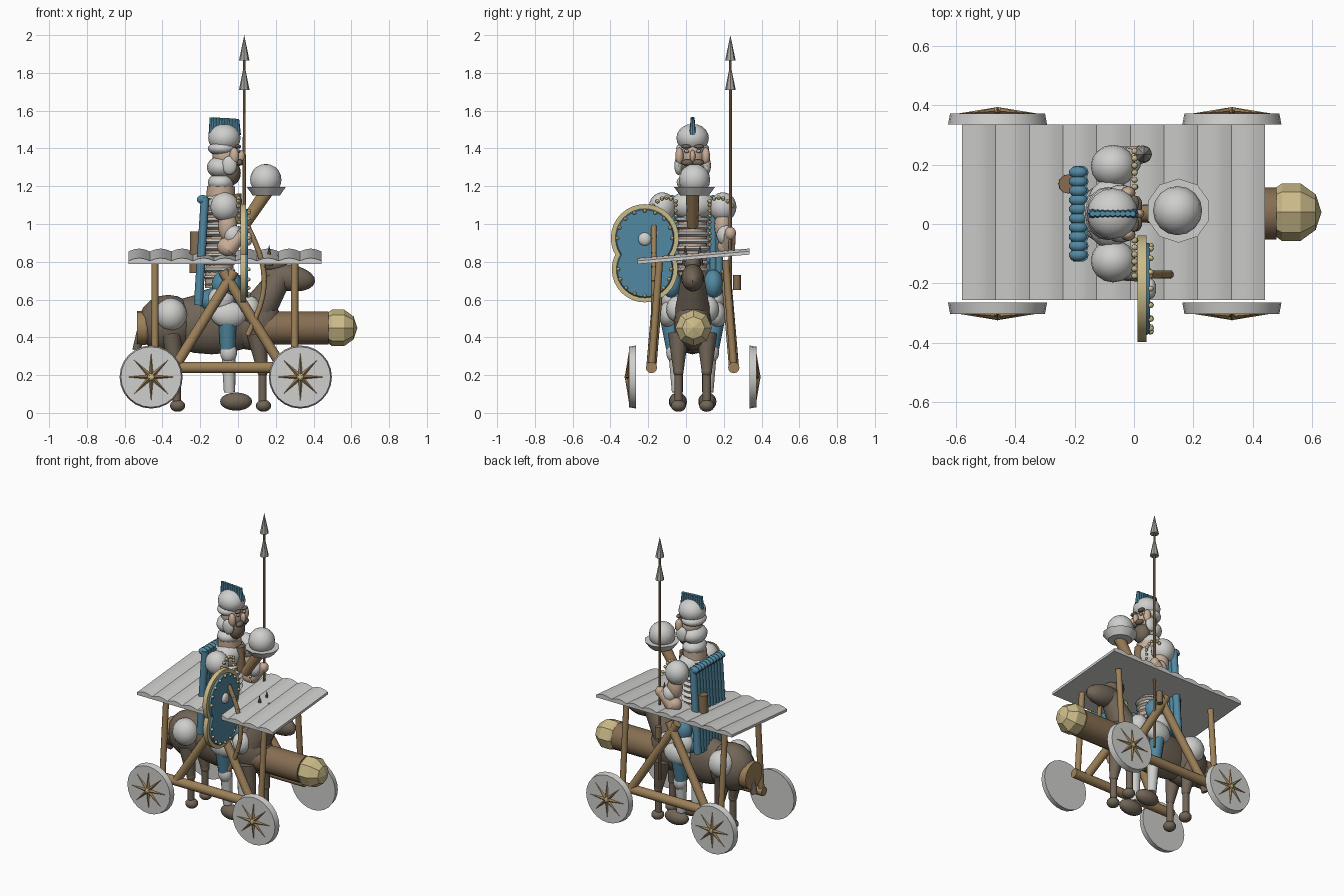
import bpy, bmesh, math
from mathutils import Vector, Matrix

old = bpy.data.objects.get("Cube")
if old:
    bpy.data.objects.remove(old, do_unlink=True)


def material(name, r, g, b):
    m = bpy.data.materials.new(name)
    m.use_nodes = True
    m.diffuse_color = (r, g, b, 1)
    m.node_tree.nodes["Principled BSDF"].inputs["Base Color"].default_value = (r, g, b, 1)
    return m


SILVER = material("silver", .62, .62, .61)
STEEL = material("dark_steel", .36, .36, .35)
BLUE = material("blue", .085, .25, .36)
WOOD = material("wood", .34, .22, .1)
BARK = material("bark_brown", .24, .155, .085)
HIDE = material("horse_hide", .165, .13, .095)
GOLD = material("pale_gold", .6, .5, .25)
SKIN = material("skin", .58, .42, .31)
CY = .035  # centre line of the model
parts = []


def finish(name, bm, mat):
    bmesh.ops.recalc_face_normals(bm, faces=bm.faces)
    mesh = bpy.data.meshes.new(name)
    bm.to_mesh(mesh)
    bm.free()
    mesh.materials.append(mat)
    ob = bpy.data.objects.new(name, mesh)
    bpy.context.collection.objects.link(ob)
    parts.append(ob)
    return ob


def ball(name, mat, loc, size, seg=16, rings=10, tilt=0):
    bm = bmesh.new()
    m = Matrix.Translation(loc) @ Matrix.Rotation(tilt, 4, 'Y') @ Matrix.Diagonal((*size, 1))
    bmesh.ops.create_uvsphere(bm, u_segments=seg, v_segments=rings, radius=1, matrix=m)
    return finish(name, bm, mat)


def rod(name, mat, a, b, r1, r2=None, sides=12):
    a, b = Vector(a), Vector(b)
    d = b - a
    m = Matrix.Translation((a + b) / 2) @ d.to_track_quat('Z', 'Y').to_matrix().to_4x4()
    bm = bmesh.new()
    bmesh.ops.create_cone(bm, cap_ends=True, segments=sides, radius1=r1,
                          radius2=r1 if r2 is None else r2, depth=d.length, matrix=m)
    return finish(name, bm, mat)


def bent_rod(name, mat, points, r):
    for i in range(len(points) - 1):
        rod(f"{name}_{i}", mat, points[i], points[i + 1], r)


def sides():
    return ((1, "left"), (-1, "right"))


# Wheels with star ornaments
for s, tag in sides():
    for x, end in ((-.46, "rear"), (.33, "front")):
        name = f"{end}_{tag}_wheel"
        rod(name, SILVER, (x, CY + s * .3, .19), (x, CY + s * .338, .19), .167, .16, 24)
        y = CY + s * .338
        for k in range(8):
            a = k * math.pi / 4
            tip = (x + .13 * math.cos(a), y, .19 + .13 * math.sin(a))
            rod(f"{name}_star_{k}", WOOD, (x, y + s * .008, .19), tip, .013, 0, 4)
        ball(f"{name}_hub", GOLD, (x, y + s * .008, .19), (.022, .014, .022), 8, 6)

# Timber frame on both sides
for s, tag in sides():
    low, high = CY + s * .218, CY + s * .175
    rod(f"{tag}_sill_beam", WOOD, (-.46, low, .24), (.33, low, .24), .03)
    rod(f"{tag}_rear_brace", WOOD, (-.33, low, .25), (-.02, high, .75), .027)
    rod(f"{tag}_front_brace", WOOD, (.23, low, .25), (-.08, high, .75), .027)
    rod(f"{tag}_rear_post", WOOD, (-.44, low, .24), (-.44, high, .8), .019)
    rod(f"{tag}_front_post", WOOD, (.3, low, .24), (.3, high, .81), .019)

# Sloping roof of bowed planks
for i in range(9):
    x0, w = -.58 + i * .1135, .1135
    bm = bmesh.new()
    top = [(x0 + w * t / 4, .015 * math.sin(math.pi * t / 4)) for t in range(5)]
    outline = top + [(x0 + w, -.017), (x0, -.017)]
    face = bm.faces.new([bm.verts.new((x, -.257, .805 + z)) for x, z in outline])
    ext = bmesh.ops.extrude_face_region(bm, geom=[face])["geom"]
    bmesh.ops.translate(bm, vec=(0, .592, .05),
                        verts=[v for v in ext if isinstance(v, bmesh.types.BMVert)])
    finish(f"roof_plank_{i}", bm, SILVER)

# Battering ram
rod("ram_log", BARK, (-.53, CY, .45), (.48, CY, .45), .088, None, 16)
rod("ram_end_band", WOOD, (-.535, CY, .45), (-.49, CY, .45), .09, None, 16)
bm = bmesh.new()
bmesh.ops.create_uvsphere(bm, u_segments=8, v_segments=5, radius=.102,
                          matrix=Matrix.Translation((.53, CY + .005, .45)) @ Matrix.Rotation(math.pi / 2, 4, 'Y'))
finish("ram_head", bm, GOLD)

# Horse
ball("horse_body", HIDE, (-.14, CY, .47), (.3, .11, .16))
ball("horse_rump", HIDE, (-.37, CY, .47), (.16, .125, .155))
ball("horse_chest", HIDE, (.08, CY, .48), (.15, .1, .15))
rod("horse_neck", HIDE, (.08, CY, .5), (.23, CY, .73), .1, .06)
ball("horse_head", HIDE, (.27, CY, .715), (.14, .06, .07), tilt=.15)
ball("horse_brow", HIDE, (.19, CY, .79), (.07, .045, .045))
rod("horse_tail", HIDE, (-.48, CY, .52), (-.54, CY, .33), .035, .02)
for s, tag in sides():
    y = CY + s * .075
    rod(f"{tag}_ear", HIDE, (.165, CY + s * .035, .78), (.165, CY + s * .04, .89), .024, 0, 8)
    for x, end in ((-.325, "rear"), (.13, "front")):
        rod(f"{tag}_{end}_upper_leg", HIDE, (x - .03, y, .42), (x, y, .22), .055, .027)
        ball(f"{tag}_{end}_leg_joint", HIDE, (x, y, .22), (.028, .028, .03))
        rod(f"{tag}_{end}_shin", HIDE, (x, y, .22), (x, y, .05), .022)
        ball(f"{tag}_{end}_hoof", HIDE, (x + .005, y, .038), (.04, .04, .032))
    ball(f"{tag}_rump_armour", SILVER, (-.355, CY + s * .09, .52), (.085, .08, .088))
    ball(f"{tag}_chest_armour", SILVER, (.06, CY + s * .08, .55), (.06, .06, .07))
ball("saddle_blanket", BLUE, (-.1, CY, .59), (.13, .15, .075))

# Rider legs
for s, tag in sides():
    y = CY + s * .12
    ball(f"{tag}_skirt", BLUE, (-.06, CY + s * .11, .68), (.08, .055, .08))
    ball(f"{tag}_hip_plate", SILVER, (-.09, y, .6), (.07, .05, .07))
    ball(f"{tag}_thigh", SILVER, (-.05, y + s * .01, .52), (.095, .05, .07))
    rod(f"{tag}_stocking", BLUE, (-.055, y, .48), (-.055, CY + s * .1, .34), .048, .04)
    ball(f"{tag}_knee_guard", SILVER, (-.05, CY + s * .1, .32), (.045, .04, .055))
    rod(f"{tag}_greave", SILVER, (-.05, CY + s * .09, .32), (-.045, CY + s * .08, .11), .038, .03)
    ball(f"{tag}_boot", HIDE, (-.01, CY + s * .078, .06), (.085, .048, .048))

# Rider torso: stacked bands
rod("torso_core", SKIN, (-.1, CY, .66), (-.09, CY, 1.2), .075)
for i in range(13):
    z = .68 + i * .038
    wide = .078 + .018 * math.sin(math.pi * i / 12)
    ball(f"torso_band_{i}", SILVER, (-.1, CY, z), (wide, wide, .022), 16, 6)
ball("chest_plate", SILVER, (-.08, CY, 1.1), (.085, .12, .08))
rod("tunic_front", BARK, (0, CY, 1.0), (-.01, CY, 1.16), .028)

# Rider arms, with studded shoulder guards
for s, tag in sides():
    y = CY + s * .16
    ball(f"{tag}_shoulder_guard", SILVER, (-.07, y, 1.09), (.076, .072, .078))
    ball(f"{tag}_upper_arm", SKIN, (-.055, y, .99), (.05, .045, .085))
    ball(f"{tag}_elbow_guard", SILVER, (-.025, y + s * .015, .94), (.05, .048, .055))
    rod(f"{tag}_forearm", SKIN, (-.05, y + s * .02, .87), (.025, CY + s * .2, .95), .046, .03)
    ball(f"{tag}_lower_arm", SKIN, (-.055, y + s * .015, .88), (.055, .045, .05))
    ball(f"{tag}_hand", SKIN, (.03, CY + s * .2, .95), (.03, .03, .035))
    for k in range(6):
        ball(f"{tag}_shoulder_stud_{k}", GOLD, (.002, CY + s * (.09 + k * .024), 1.14 - .005 * (k - 2) ** 2),
             (.011, .011, .011), 8, 6)
    for k in range(8):
        ball(f"{tag}_strap_stud_{k}", GOLD, (.005, CY + s * .09, 1.1 - k * .03), (.01, .01, .01), 8, 6)

# Head, beard and crested helmet
ball("collar", SILVER, (-.09, CY, 1.22), (.07, .085, .05))
ball("neck_guard", SILVER, (-.09, CY, 1.3), (.075, .09, .06))
ball("face", SKIN, (-.065, CY, 1.36), (.07, .07, .085))
ball("beard", HIDE, (-.035, CY, 1.27), (.05, .06, .065))
ball("nose", SKIN, (.015, CY, 1.36), (.02, .015, .032))
ball("helmet_band", SILVER, (-.085, CY, 1.4), (.075, .088, .04))
ball("helmet_dome", SILVER, (-.072, CY, 1.455), (.086, .086, .075))
for s, tag in sides():
    ball(f"{tag}_cheek", SKIN, (-.02, CY + s * .07, 1.36), (.025, .022, .045))
    ball(f"{tag}_cheek_guard", SILVER, (-.045, CY + s * .075, 1.31), (.04, .022, .05))
    ball(f"{tag}_moustache", HIDE, (.008, CY + s * .028, 1.325), (.02, .032, .017))
    ball(f"{tag}_brow", HIDE, (.0, CY + s * .035, 1.41), (.017, .027, .011))
    ball(f"{tag}_eye", STEEL, (.0, CY + s * .032, 1.385), (.012, .014, .01), 8, 6)
for i in range(9):
    x = -.14 + i * .017
    rod(f"crest_bristle_{i}", BLUE, (x + .002, CY, 1.47), (x, CY, 1.565 - .001 * i), .018, .01, 8)

# Pleated cape and quiver
for i in range(10):
    y = CY - .14 + i * .031
    rod(f"cape_pleat_{i}", BLUE, (-.175, y, 1.14), (-.21, y, .57), .022, .024, 10)
    ball(f"cape_fold_{i}", BLUE, (-.187, y, 1.13), (.033, .022, .024), 10, 6)
rod("quiver", BARK, (-.225, CY + .1, .74), (-.222, CY + .1, .96), .032)

# Two-lobed shield facing forward
for z, r, tag, turn in ((.925, .18, "upper", 0), (.76, .175, "lower", math.pi)):
    rod(f"{tag}_shield_rim", GOLD, (.012, -.218, z), (.042, -.218, z), r, None, 32)
    rod(f"{tag}_shield_face", BLUE, (.03, -.218, z), (.054, -.218, z), r - .018, r - .03, 32)
    for k in range(9):
        a = turn + math.pi * k / 8
        ball(f"{tag}_shield_rivet_{k}", GOLD, (.055, -.218 + (r - .035) * math.cos(a), z + (r - .035) * math.sin(a)),
             (.012, .01, .01), 8, 6)
ball("shield_boss", SILVER, (.055, -.218, .92), (.02, .035, .035))

# Spear with two points
rod("spear_shaft", WOOD, (.033, .235, .35), (.033, .235, 1.9), .01, .007, 8)
rod("lower_spear_point", STEEL, (.033, .235, 1.71), (.033, .235, 1.83), .028, .004, 8)
rod("upper_spear_point", STEEL, (.033, .235, 1.865), (.033, .235, 2.0), .028, 0, 8)
rod("belt_pouch", BARK, (.02, .27, .65), (.02, .27, .73), .02)

# Curved bow hanging beside the shield
bent_rod("bow", WOOD, [(.05 + .09 * math.sin(math.pi * t / 8), -.17, .99 - .58 * t / 8) for t in range(9)], .014)

# Spare helmet raised on a support
rod("helmet_support", WOOD, (.03, CY, .99), (.15, CY, 1.17), .03, .036)
rod("spare_helmet_brim", SILVER, (.15, CY + .01, 1.15), (.15, CY + .01, 1.195), .075, .108, 10)
ball("spare_helmet_dome", SILVER, (.147, CY + .01, 1.235), (.083, .083, .083))

# Smooth round parts while keeping hard edges
bpy.ops.object.select_all(action='DESELECT')
for ob in parts:
    ob.select_set(True)
bpy.context.view_layer.objects.active = parts[0]
bpy.ops.object.shade_smooth_by_angle(angle=math.radians(38))
for ob in parts:
    if ob.name == "ram_head":
        ob.data.shade_flat()
